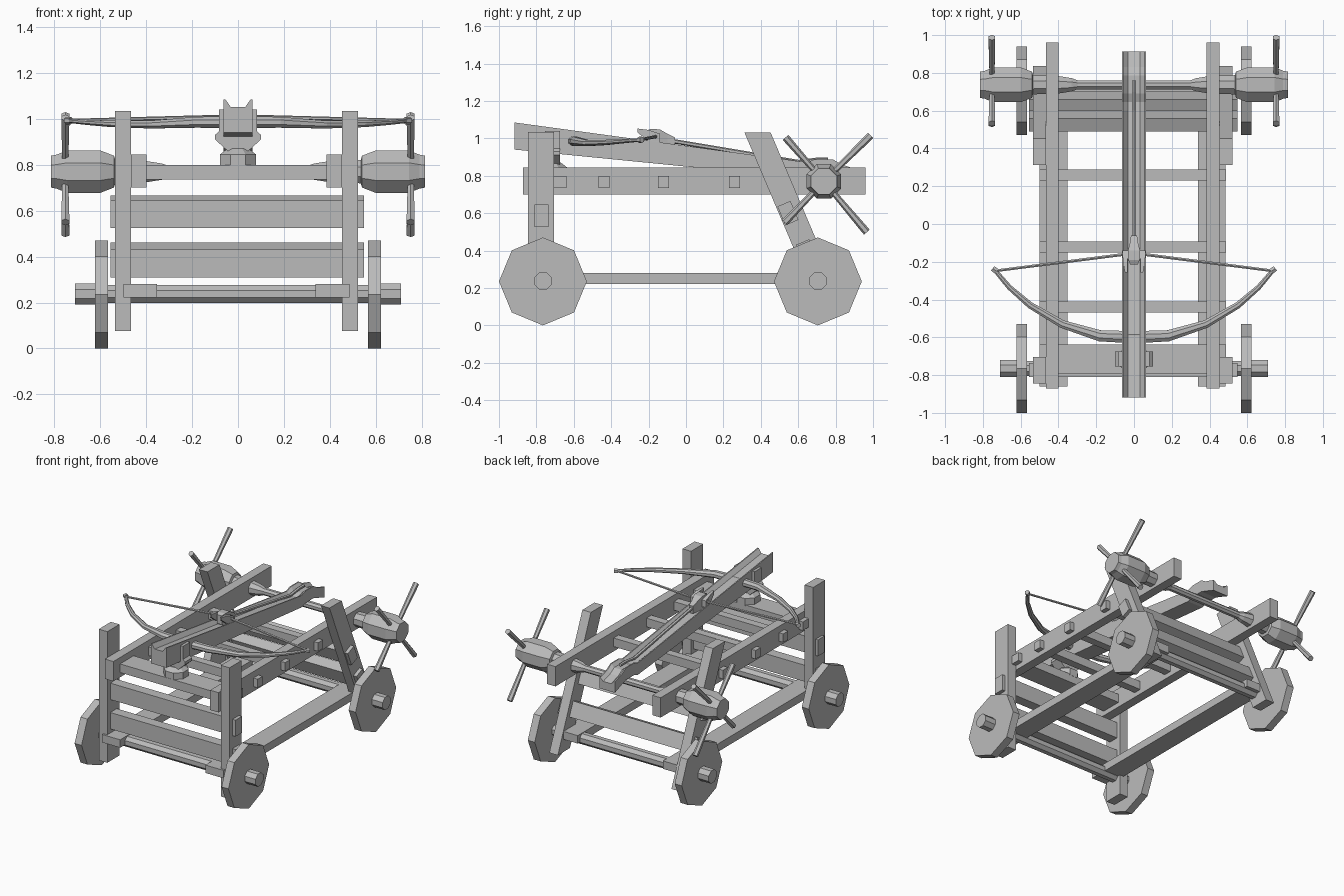
import bpy, bmesh, math
from mathutils import Vector, Matrix

if "Cube" in bpy.data.objects:
    bpy.data.objects.remove(bpy.data.objects["Cube"])

wood = bpy.data.materials.new("grey_wood")
wood.diffuse_color = (0.5, 0.5, 0.5, 1)
wood.use_nodes = True
wood.node_tree.nodes["Principled BSDF"].inputs["Base Color"].default_value = wood.diffuse_color


def finish(name, bm):
    bmesh.ops.recalc_face_normals(bm, faces=bm.faces)
    me = bpy.data.meshes.new(name)
    bm.to_mesh(me)
    bm.free()
    me.materials.append(wood)
    ob = bpy.data.objects.new(name, me)
    bpy.context.collection.objects.link(ob)
    return ob


def box(name, x, y, z, tilt=0.0):
    """Box from min/max pairs, optionally tilted about its own x axis."""
    bm = bmesh.new()
    bmesh.ops.create_cube(bm, size=1)
    size = Vector((x[1] - x[0], y[1] - y[0], z[1] - z[0]))
    mid = Vector((sum(x) / 2, sum(y) / 2, sum(z) / 2))
    bm.transform(Matrix.Translation(mid) @ Matrix.Rotation(tilt, 4, 'X') @ Matrix.Diagonal(size).to_4x4())
    return finish(name, bm)


def skin(name, rings):
    """Join closed rings of points into a capped solid."""
    bm = bmesh.new()
    loops = [[bm.verts.new(p) for p in r] for r in rings]
    n = len(loops[0])
    for a, b in zip(loops, loops[1:]):
        for i in range(n):
            bm.faces.new((a[i], a[(i + 1) % n], b[(i + 1) % n], b[i]))
    bm.faces.new(loops[0])
    bm.faces.new(loops[-1])
    return finish(name, bm)


def tube(name, pts, radii, sides=8, phase=0.5, flat=1.0):
    """Tapered tube along a path."""
    pts = [Vector(p) for p in pts]
    rings = []
    for i, p in enumerate(pts):
        d = (pts[min(i + 1, len(pts) - 1)] - pts[max(i - 1, 0)]).normalized()
        up = Vector((0, 0, 1)) if abs(d.z) < 0.95 else Vector((0, 1, 0))
        u = d.cross(up).normalized()
        v = u.cross(d)
        ring = []
        for k in range(sides):
            a = 2 * math.pi * (k + phase) / sides
            ring.append(p + radii[i] * (u * math.cos(a) + v * math.sin(a) * flat))
        rings.append(ring)
    return skin(name, rings)


def extrude_y(name, outline, y):
    return skin(name, [[(px, yy, pz) for px, pz in outline] for yy in y])


TILT = math.atan(0.425)
CX = -0.007  # frame centre

# Wheels and axles
for end, y in (("front", -0.765), ("rear", 0.705)):
    for side, s in (("left", -1), ("right", 1)):
        tube(end + "_wheel_" + side, [(s * 0.567, y, 0.235), (s * 0.623, y, 0.235)], [0.235] * 2, phase=0)
    xs = [-0.71, -0.567, -0.566, 0.566, 0.567, 0.71]
    tube(end + "_axle", [(x, y, 0.237) for x in xs], [0.05, 0.05, 0.042, 0.042, 0.05, 0.05])

# Frame sides: posts, rails and lower beams
for side, s in (("left", -1), ("right", 1)):
    def span(a, b):
        return sorted((CX + s * a, CX + s * b))
    box("front_post_" + side, span(0.46, 0.529), (-0.845, -0.705), (0.075, 1.035))
    x0, x1 = span(0.46, 0.529)
    low, high = 0.13, 1.03
    rings = []
    for z in (low, high):
        y = 0.383 + (1.03 - z) * 0.425
        rings.append([(x0, y - 0.07, z), (x1, y - 0.07, z), (x1, y + 0.07, z), (x0, y + 0.07, z)])
    skin("rear_post_" + side, rings)
    box("upper_rail_" + side, span(0.392, 0.46), (-0.872, 0.96), (0.70, 0.845))
    box("lower_beam_" + side, span(0.345, 0.492), (-0.86, 0.77), (0.222, 0.28))

# Deck crossbars with ends through the rails
for i, (y0, y1) in enumerate(((-0.795, -0.638), (-0.468, -0.41), (-0.15, -0.092), (0.23, 0.288))):
    box("deck_crossbar_%d" % i, (-0.5, 0.487), (y0, y1), (0.735, 0.798))

# Planks through the posts
for z in (0.37, 0.585):
    box("front_plank", (-0.555, 0.548), (-0.81, -0.735), (z - 0.06, z + 0.06))
for y, z in ((0.645, 0.395), (0.545, 0.60)):
    box("rear_plank", (-0.555, 0.548), (y - 0.038, y + 0.038), (z - 0.055, z + 0.055), TILT)

# Grooved stock, tapering down to a saddle over the windlass
stations = [(-0.918, 1.085, 0.94), (0.60, 0.878, 0.79), (0.645, 0.872, 0.785),
            (0.69, 0.888, 0.80), (0.785, 0.888, 0.80), (0.83, 0.86, 0.785), (0.912, 0.835, 0.755)]
rings = []
for y, top, bottom in stations:
    d = 0.033 if y < 0.6 else 0.022
    section = [(-0.063, bottom), (0.063, bottom), (0.063, top), (0.055, top), (0.032, top - d),
               (-0.032, top - d), (-0.055, top), (-0.063, top)]
    rings.append([(x, y, z) for x, z in section])
skin("stock", rings)

# Swivel stand below the stock
tube("stand_base", [(0, -0.715, z) for z in (0.79, 0.845, 0.87)], [0.085, 0.085, 0.05])
half = [(0.045, 0.86), (0.1, 0.91), (0.1, 0.93), (0.083, 0.945), (0.083, 1.04), (0.06, 1.04), (0.06, 0.925)]
extrude_y("stand_fork", half + [(-x, z) for x, z in reversed(half)], (-0.755, -0.675))

# Bow arms, tapering to the tips
arm = [(0.74, -0.24, 0.992, 0.012), (0.66, -0.335, 0.985, 0.015), (0.55, -0.43, 0.978, 0.019),
       (0.38, -0.53, 0.975, 0.023), (0.18, -0.592, 0.985, 0.032), (0.06, -0.597, 0.985, 0.034)]
path = [(-x, y, z, r) for x, y, z, r in arm] + arm[::-1]
tube("bow", [p[:3] for p in path], [p[3] for p in path], flat=0.8)

# Bowstring and its loops
for s in (-1, 1):
    tube("bowstring", [(s * 0.735, -0.248, 0.992), (s * 0.03, -0.158, 1.01)], [0.008, 0.009], 6)
    tube("string_loop", [(s * 0.728, -0.25, 0.992), (s * 0.748, -0.235, 0.992)], [0.017] * 2, 6)

# Trigger carriage with two claws
skin("trigger_body", [[(-w, y, b), (w, y, b), (w, y, t), (-w, y, t)] for y, w, b, t in
     ((-0.215, 0.02, 0.975, 1.04), (-0.19, 0.03, 0.96, 1.05), (-0.14, 0.032, 0.955, 1.048),
      (-0.10, 0.022, 0.95, 1.025), (-0.06, 0.016, 0.95, 1.005))])
box("trigger_bar", (-0.062, 0.062), (-0.18, -0.14), (0.985, 1.025))
for s in (-1, 1):
    skin("trigger_claw", [[(s * a, y, b), (s * c, y, b), (s * c, y, t), (s * a, y, t)] for y, a, c, b, t in
         ((-0.258, 0.034, 0.048, 1.03, 1.052), (-0.2, 0.034, 0.058, 0.985, 1.045),
          (-0.14, 0.03, 0.062, 0.975, 1.025))])

# Draw rope
tube("draw_rope", [(0, -0.07, 0.985), (0, 0.60, 0.873), (0, 0.70, 0.885), (0, 0.76, 0.885)], [0.012] * 4, 6)

# Windlass shaft with a drum at each end
half = [(0.815, 0.075), (0.79, 0.08), (0.745, 0.1), (0.60, 0.1), (0.54, 0.075), (0.535, 0.055),
        (0.40, 0.05), (0.33, 0.038), (0.30, 0.026)]
prof = [(-x, r) for x, r in half] + half[::-1]
tube("windlass", [(x, 0.737, 0.77) for x, r in prof], [r for x, r in prof])

# Windlass handles
for s in (-1, 1):
    for dy, dz in ((0.25, 0.245), (-0.205, 0.235), (-0.21, -0.22), (0.23, -0.272)):
        c = Vector((s * 0.752, 0.737, 0.77))
        d = Vector((0, dy, dz))
        tube("windlass_handle", [c + d * 0.2, c + d * 0.9, c + d], [0.015, 0.02, 0.02], 6)
